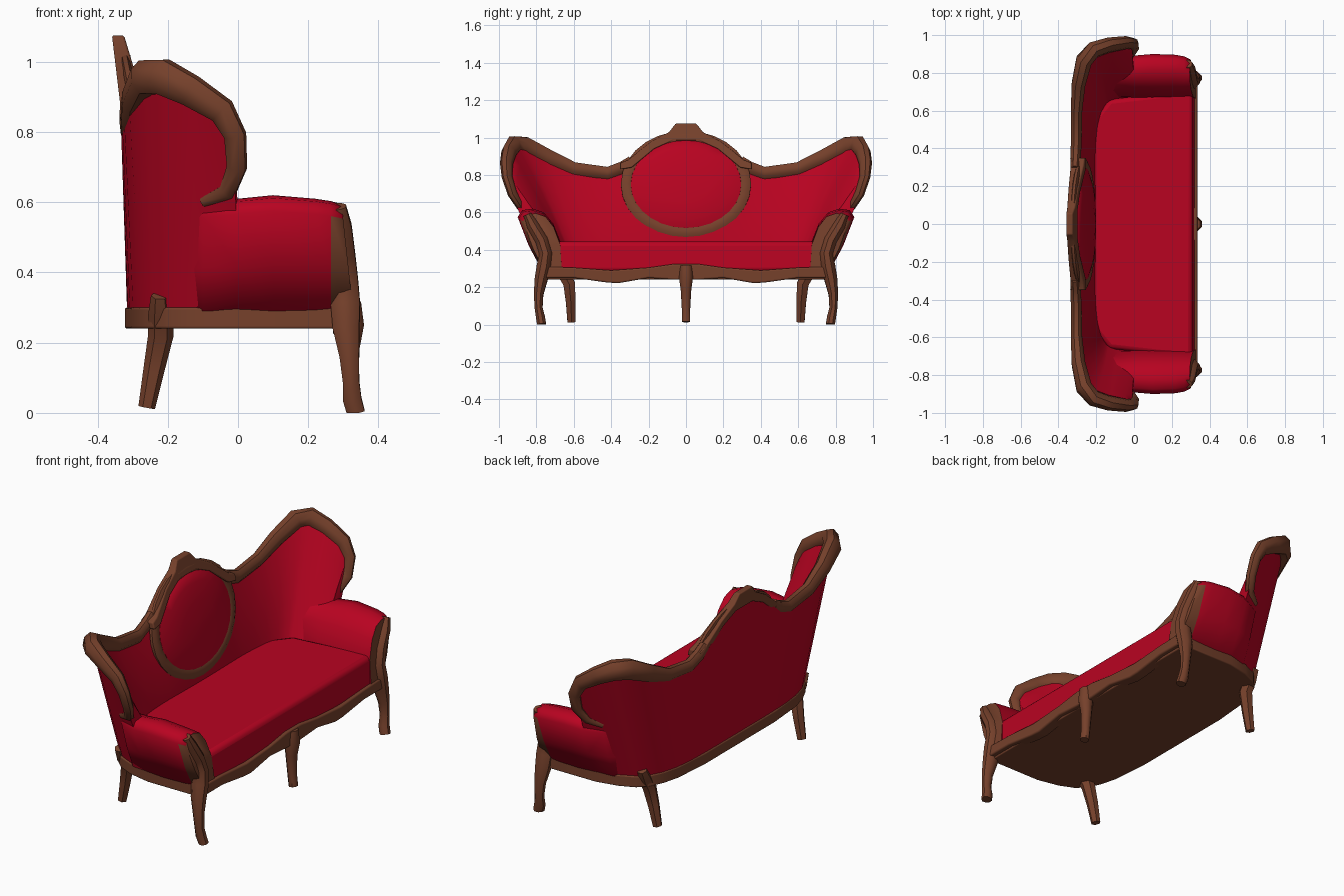
import bpy, bmesh, math
from mathutils import Vector

if "Cube" in bpy.data.objects:
    bpy.data.objects.remove(bpy.data.objects["Cube"])


def material(name, col):
    m = bpy.data.materials.new(name)
    m.diffuse_color = (*col, 1)
    m.use_nodes = True
    m.node_tree.nodes["Principled BSDF"].inputs["Base Color"].default_value = m.diffuse_color
    return m


RED = material("red_velvet", (0.48, 0.001, 0.015))
WOOD = material("brown_wood", (0.18, 0.052, 0.024))


def loft(name, rings, mat, closed=False, mirror=False, bevel=0, angle=45):
    """Skin equal-length rings of points; cap the ends unless closed."""
    bm = bmesh.new()
    vs = [[bm.verts.new(p) for p in r] for r in rings]
    n = len(vs[0])
    for i in range(len(vs) if closed else len(vs) - 1):
        a, b = vs[i], vs[(i + 1) % len(vs)]
        for j in range(n):
            k = (j + 1) % n
            bm.faces.new((a[j], a[k], b[k], b[j]))
    if not closed:
        bm.faces.new(vs[0])
        bm.faces.new(vs[-1])
    bmesh.ops.recalc_face_normals(bm, faces=bm.faces)
    me = bpy.data.meshes.new(name)
    bm.to_mesh(me)
    bm.free()
    me.materials.append(mat)
    me.shade_smooth()
    me.set_sharp_from_angle(angle=math.radians(angle))
    ob = bpy.data.objects.new(name, me)
    bpy.context.collection.objects.link(ob)
    if bevel:
        b = ob.modifiers.new("bevel", 'BEVEL')
        b.width, b.segments, b.limit_method = bevel, 3, 'ANGLE'
    if mirror:
        m = ob.modifiers.new("mirror", 'MIRROR')
        m.use_axis = (False, True, False)
        m.use_mirror_merge = False
    return ob


def sweep(name, path, mat, up=(1, 0, 0), flat=1.0, sides=8, closed=False, mirror=False):
    """Tube along (x, y, z, radius) points; flat scales the up direction."""
    pts = [Vector(p[:3]) for p in path]
    up, rings, n = Vector(up), [], len(path)
    for i, c in enumerate(pts):
        a = pts[(i - 1) % n] if closed else pts[max(i - 1, 0)]
        b = pts[(i + 1) % n] if closed else pts[min(i + 1, n - 1)]
        t = (b - a).normalized()
        up = (up - t * up.dot(t)).normalized()
        side = t.cross(up)
        r = path[i][3]
        ring = []
        for k in range(sides):
            w = math.tau * (k + 0.5) / sides
            p = c + side * r * math.cos(w) + up * r * flat * math.sin(w)
            p.z = max(p.z, 0)
            ring.append(p)
        rings.append(ring)
    return loft(name, rings, mat, closed, mirror)


def mirrored(half):
    """Profile points with y >= 0 extended by their reflection."""
    return [(x, -y) for x, y in reversed(half)] + list(half)


# Upholstered back with wrap-around wings: bottom xy, top xyz per station
half = [(-.315, 0, -.338, 0, 1.0), (-.315, .1, -.338, .1, .98), (-.315, .2, -.337, .2, .93),
        (-.314, .28, -.335, .29, .86), (-.312, .34, -.332, .37, .82), (-.307, .42, -.33, .5, .825),
        (-.297, .5, -.325, .62, .85), (-.275, .58, -.312, .75, .915), (-.24, .65, -.27, .87, .965),
        (-.195, .69, -.21, .93, .97), (-.12, .725, -.13, .958, .93), (-.05, .745, -.05, .975, .87),
        (0, .75, -.01, .975, .8)]
full = [(a, -b, c, -d, e) for a, b, c, d, e in reversed(half[1:])] + half
STEPS = 8


def back_point(i, v):
    a, b, c, d, e = full[i]
    return Vector((a + (c - a) * v, b + (d - b) * v, .26 + (e - .26) * v))


rings = []
for i in range(len(full)):
    outer, inner = [], []
    for s in range(STEPS + 1):
        v = s / STEPS
        p = back_point(i, v)
        t = back_point(min(i + 1, len(full) - 1), v) - back_point(max(i - 1, 0), v)
        nrm = Vector((t.y, -t.x, 0)).normalized()
        outer.append(p)
        inner.append(p + nrm * (.025 + .105 * (1 - v) + .02 * math.sin(math.pi * v)))
    rings.append(outer + inner[::-1])
loft("sofa_back", rings, RED)

# Carved trim along the top of the back, curling round the wings
sweep("back_trim", [(-.312, .29, .875, .03), (-.31, .34, .84, .035), (-.306, .42, .81, .036),
                    (-.304, .6, .833, .038), (-.294, .74, .895, .046), (-.265, .865, .955, .054),
                    (-.215, .922, .958, .054), (-.135, .947, .918, .047), (-.045, .96, .86, .04),
                    (-.008, .957, .79, .033), (-.003, .928, .7, .03), (-.03, .882, .63, .027),
                    (-.1, .845, .6, .016)], WOOD, flat=.85, mirror=True)


# Oval medallion: tilted frame and domed pad
def oval(ry, rz, lift=0, n=28):
    out = []
    for k in range(n):
        w = math.tau * k / n
        z = .75 + rz * math.sin(w)
        out.append((-.32 + (1 - z) * .2 + lift, ry * math.cos(w), z))
    return out


sweep("medallion_frame", [(*p, .036) for p in oval(.315, .252)], WOOD, flat=.5, closed=True)
loft("medallion_pad", [oval(.31, .245, -.02), oval(.295, .235, .015), oval(.24, .19, .032),
                       oval(.13, .1, .042), oval(.02, .015, .045)], RED)

# Crest and shoulders above the medallion
crest = mirrored([(1.075, .055), (1.03, .09), (.975, .19), (.88, .31), (.865, .35), (.83, .35),
                  (.84, .29), (.94, .17), (.985, .07)])
loft("crest", [[(x - k * (z - 1), y, z) for z, y in crest] for x, k in ((-.35, .12), (-.302, .3))],
     WOOD, bevel=.006)

# Wooden base frame
base = mirrored([(-.322, .3), (-.305, .5), (-.282, .59), (-.247, .665), (-.2, .71), (-.12, .745),
                 (0, .77), (.31, .77)])
loft("base_frame", [[(x, y, z) for x, y in base] for z in (.24, .3)], WOOD, bevel=.006)

# Serpentine front rail
rail = mirrored([(.24, .06), (.25, .2), (.222, .36), (.225, .42), (.25, .6), (.25, .76),
                 (.31, .76), (.305, .6), (.29, .4), (.305, .2), (.325, .06)])
loft("front_rail", [[(x, y, z) for z, y in rail] for x in (.27, .335)], WOOD, bevel=.008)

# Seat cushion
seat = mirrored([(-.25, .5), (-.12, .66), (.322, .71)])
loft("seat", [[(x - .012 * (z > .4), y, z) for x, y in seat] for z in (.28, .445)], RED, bevel=.025)

# Rolled, outward leaning arms that merge into the back
prof = [(.66, .29), (.67, .44), (.71, .54), (.76, .6), (.82, .62), (.875, .612),
        (.9, .575), (.84, .42), (.77, .29)]
arm = []
for x, dz, k in ((-.2, -.03, .05), (-.1, -.02, .75), (0, -.01, .96), (.1, 0, 1),
                 (.22, -.01, .98), (.265, -.017, .94), (.295, -.025, .86)):
    arm.append([(x + (.62 - z) * .1 * (x > .28), .69 + (y - .69) * k,
                 z + dz * (z - .29) / .33) for y, z in prof])
arms = loft("arm", arm, RED, mirror=True, angle=65)
arms.data.materials.append(WOOD)
# wooden facing on the front end and outer front edge of each arm
for f in arms.data.polygons:
    if f.center.x > .27 and (f.normal.x > .9 or (f.normal.y > .3 and f.center.z < .57)):
        f.material_index = 1

# Arm posts flowing into the curved front legs
sweep("arm_post_and_front_leg", [(.283, .848, .588, .024), (.288, .82, .53, .035),
                                 (.296, .772, .45, .037), (.304, .75, .38, .037),
                                 (.306, .76, .31, .041), (.308, .775, .24, .037),
                                 (.317, .788, .16, .027), (.322, .788, .09, .023),
                                 (.325, .778, .04, .026), (.335, .772, .0, .026)],
      WOOD, flat=1.1, mirror=True)

# Centre front leg
sweep("centre_leg", [(.318, 0, .315, .035), (.322, 0, .25, .04), (.318, 0, .18, .03),
                     (.322, 0, .08, .024), (.33, 0, .015, .024)], WOOD)

# Raked back legs
sweep("back_leg", [(-.222, .69, .335, .026), (-.22, .66, .28, .036), (-.22, .625, .22, .036),
                   (-.24, .616, .12, .03), (-.26, .613, .015, .024)], WOOD, sides=6, mirror=True)
